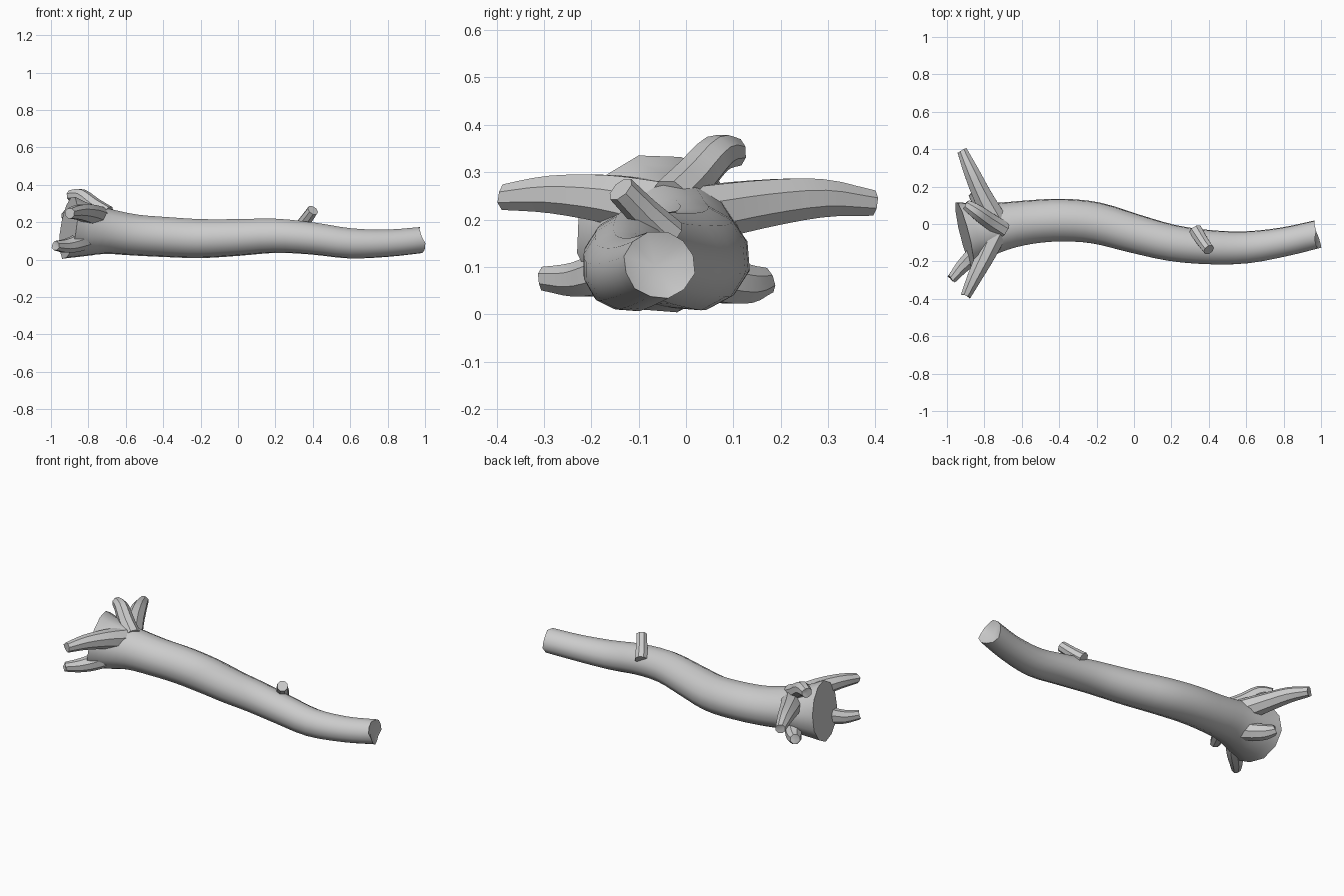
import bpy, bmesh, math, random
from mathutils import Vector

if "Cube" in bpy.data.objects:
    bpy.data.objects.remove(bpy.data.objects["Cube"])

random.seed(4)


def spline(pts, sub):
    # Catmull-Rom resampling of (x, y, z, radius) points
    pts = [Vector(p) for p in pts]
    ext = [2 * pts[0] - pts[1]] + pts + [2 * pts[-1] - pts[-2]]
    out = []
    for i in range(1, len(ext) - 2):
        a, b, c, d = ext[i - 1:i + 3]
        for k in range(sub):
            t = k / sub
            out.append(0.5 * (2 * b + (c - a) * t + (2 * a - 5 * b + 4 * c - d) * t * t
                              + (3 * b - a - 3 * c + d) * t ** 3))
    return out + [pts[-1]]


def limb(name, pts, sides=12, sub=3, lumps=0.0, flat=1.0, dent=0.0, jag=0.0):
    # tapered tube along a curved path, closed at both ends
    path = spline(pts, sub)
    bm = bmesh.new()
    rings = []
    wobble = [random.uniform(-lumps, lumps) for _ in range(sides)]
    for i, p in enumerate(path):
        tan = (path[min(i + 1, len(path) - 1)] - path[max(i - 1, 0)]).xyz.normalized()
        side = tan.cross(Vector((0, 0, 1))).normalized()
        up = side.cross(tan)
        ring = []
        for k in range(sides):
            a = 2 * math.pi * (k + 0.5) / sides
            r = p.w * (1 + wobble[k])
            co = p.xyz + side * math.cos(a) * r + up * math.sin(a) * r * flat
            if i == len(path) - 1:
                co += tan * random.uniform(-jag, jag)
            ring.append(bm.verts.new(co))
        rings.append(ring)
    for r0, r1 in zip(rings, rings[1:]):
        for k in range(sides):
            j = (k + 1) % sides
            bm.faces.new((r0[k], r0[j], r1[j], r1[k]))
    bm.faces.new(rings[0])
    # broken end: fan to a sunken centre
    tip = bm.verts.new(path[-1].xyz - tan * dent)
    for k in range(sides):
        bm.faces.new((rings[-1][k], rings[-1][(k + 1) % sides], tip))
    bmesh.ops.recalc_face_normals(bm, faces=bm.faces)
    me = bpy.data.meshes.new(name)
    bm.to_mesh(me)
    bm.free()
    ob = bpy.data.objects.new(name, me)
    bpy.context.collection.objects.link(ob)
    bpy.ops.object.select_all(action='DESELECT')
    ob.select_set(True)
    bpy.context.view_layer.objects.active = ob
    bpy.ops.object.shade_smooth_by_angle(angle=math.radians(40))
    return ob


# fallen trunk, flared at the butt and snapped at the thin end
limb("trunk", [
    (-0.905, -0.06, 0.172, 0.183), (-0.83, -0.042, 0.162, 0.160),
    (-0.70, -0.015, 0.152, 0.132), (-0.55, 0.008, 0.133, 0.120),
    (-0.38, 0.018, 0.122, 0.117), (-0.20, 0.002, 0.114, 0.114),
    (0.00, -0.053, 0.120, 0.107), (0.20, -0.103, 0.129, 0.100),
    (0.40, -0.126, 0.114, 0.094), (0.60, -0.127, 0.088, 0.088),
    (0.80, -0.098, 0.089, 0.080), (0.975, -0.058, 0.105, 0.077)],
    lumps=0.04, flat=0.94, dent=0.03, jag=0.012)

# broken roots around the butt
roots = {
    "root_back_upper": [(-0.74, 0.02, 0.21, 0.065), (-0.81, 0.15, 0.232, 0.055),
                        (-0.87, 0.28, 0.245, 0.044), (-0.918, 0.39, 0.235, 0.029)],
    "root_top": [(-0.70, -0.03, 0.24, 0.05), (-0.77, 0.015, 0.285, 0.047),
                 (-0.84, 0.065, 0.338, 0.042), (-0.90, 0.105, 0.342, 0.030)],
    "root_front_upper": [(-0.74, -0.05, 0.22, 0.065), (-0.79, -0.16, 0.243, 0.055),
                         (-0.85, -0.28, 0.253, 0.043), (-0.90, -0.385, 0.247, 0.029)],
    "root_front_lower": [(-0.78, -0.08, 0.12, 0.055), (-0.86, -0.17, 0.088, 0.048),
                         (-0.92, -0.23, 0.073, 0.039), (-0.975, -0.295, 0.075, 0.027)],
    "root_back_lower": [(-0.75, 0.02, 0.09, 0.055), (-0.79, 0.08, 0.07, 0.050),
                        (-0.83, 0.13, 0.064, 0.043), (-0.865, 0.17, 0.072, 0.029)],
}
for name, pts in roots.items():
    limb(name, pts, sides=8, dent=0.004, jag=0.005)

# snapped branch stub
limb("branch_stub", [(0.33, -0.035, 0.165, 0.038), (0.365, -0.09, 0.215, 0.034),
                     (0.40, -0.138, 0.264, 0.031)], sides=8, sub=2)
